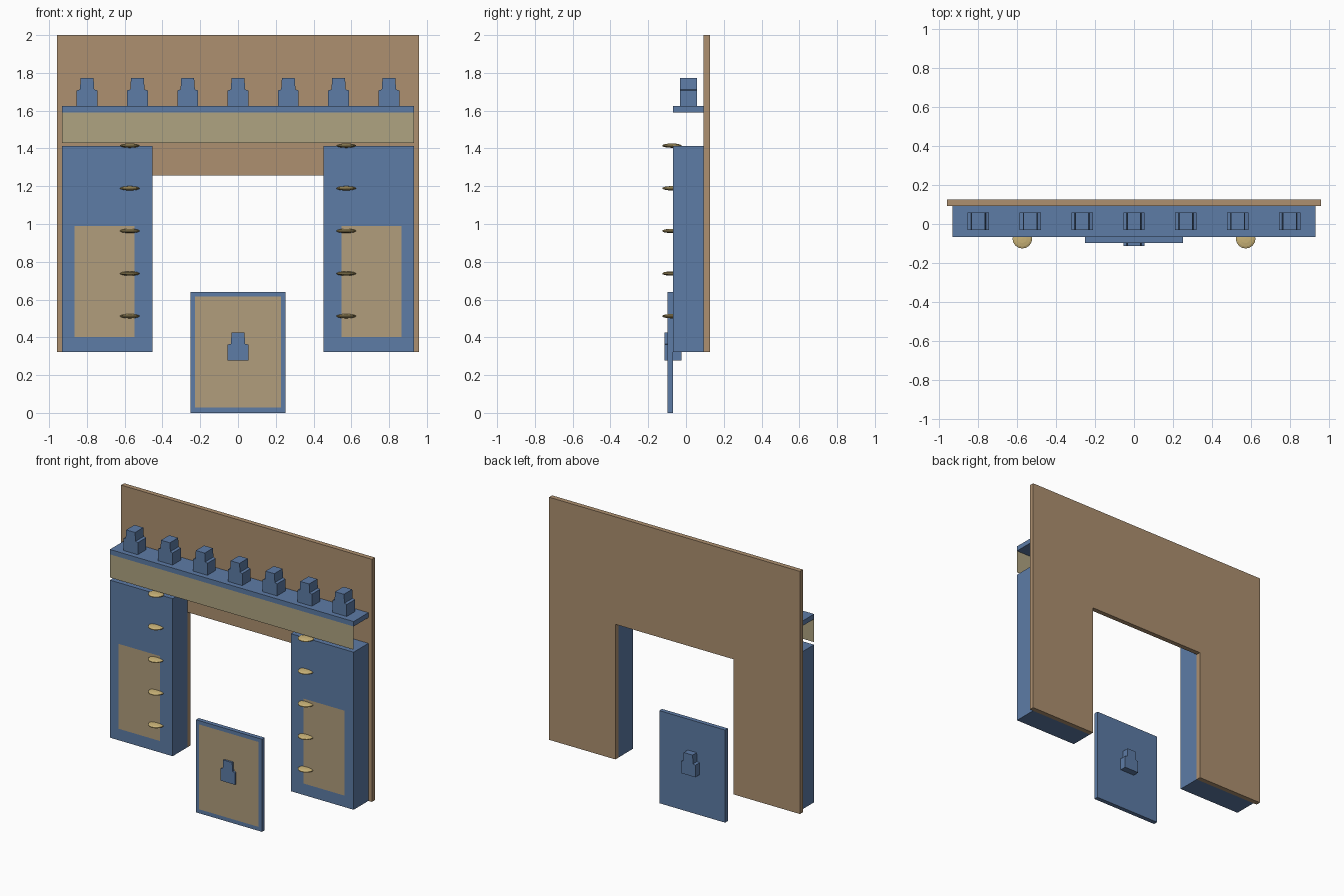
import bpy, bmesh

if "Cube" in bpy.data.objects:
    bpy.data.objects.remove(bpy.data.objects["Cube"])


def material(name, rgb):
    m = bpy.data.materials.new(name)
    m.diffuse_color = (*rgb, 1)
    m.use_nodes = True
    m.node_tree.nodes["Principled BSDF"].inputs["Base Color"].default_value = m.diffuse_color
    return m


BLUE = material("blue_paint", (0.11, 0.20, 0.38))
BROWN = material("brown_board", (0.42, 0.28, 0.16))
TAN = material("tan_inlay", (0.44, 0.34, 0.20))
OLIVE = material("tan_fascia", (0.43, 0.37, 0.22))
BRASS = material("brass", (0.60, 0.46, 0.19))


def profile(name, pts, y0, y1, mat):
    """Front (x, z) outline pushed from y0 to y1; a single sheet if y0 == y1."""
    bm = bmesh.new()
    face = bm.faces.new([bm.verts.new((x, y0, z)) for x, z in pts])
    if y1 != y0:
        ext = bmesh.ops.extrude_face_region(bm, geom=[face])
        moved = [v for v in ext["geom"] if isinstance(v, bmesh.types.BMVert)]
        bmesh.ops.translate(bm, verts=moved, vec=(0, y1 - y0, 0))
        bmesh.ops.recalc_face_normals(bm, faces=bm.faces)
    me = bpy.data.meshes.new(name)
    bm.to_mesh(me)
    bm.free()
    me.materials.append(mat)
    ob = bpy.data.objects.new(name, me)
    bpy.context.collection.objects.link(ob)
    return ob


def rect(name, x0, x1, z0, z1, y0, y1, mat):
    return profile(name, [(x0, z0), (x1, z0), (x1, z1), (x0, z1)], y0, y1, mat)


def stepped_block(name, x, z, y, mat):
    """Small two-step block standing on z with its front at y."""
    half = [(0.055, 0), (0.055, 0.083), (0.038, 0.088), (0.034, 0.148)]
    pts = [(x + a, z + b) for a, b in half]
    pts += [(x - a, z + b) for a, b in reversed(half)]
    return profile(name, pts, y, y + 0.09, mat)


FRONT, BACK = -0.068, 0.093
SKIN = 0.0015  # inlays sit just proud of the surface

# Back board with the doorway cut out
profile("back_board", [(-0.959, 0.323), (-0.452, 0.323), (-0.452, 1.257), (0.452, 1.257),
                       (0.452, 0.323), (0.959, 0.323), (0.959, 2.0), (-0.959, 2.0)],
        BACK, 0.126, BROWN)

# Pillars with inlays and a column of brass discs on each side
for side, s in (("left", -1), ("right", 1)):
    xs = sorted((s * 0.452, s * 0.932))
    rect(side + "_pillar", *xs, 0.323, 1.412, FRONT, BACK, BLUE)
    xs = sorted((s * 0.548, s * 0.865))
    rect(side + "_pillar_inlay", *xs, 0.403, 0.99, FRONT - SKIN, FRONT - SKIN, TAN)
    for i in range(5):
        bpy.ops.mesh.primitive_uv_sphere_add(segments=16, ring_count=7, radius=0.052,
                                             location=(s * 0.573, -0.075, 0.512 + i * 0.2257))
        disc = bpy.context.object
        disc.name = f"{side}_disc_{i + 1}"
        disc.scale = (1, 1, 0.22)
        disc.data.materials.append(BRASS)

# Shelf, open fascia sheet and row of stepped blocks
rect("shelf", -0.932, 0.932, 1.59, 1.624, FRONT, BACK, BLUE)
rect("fascia", -0.932, 0.932, 1.43, 1.59, FRONT, FRONT, OLIVE)
for i in range(7):
    stepped_block(f"shelf_block_{i + 1}", (i - 3) * 0.2663, 1.624, -0.032, BLUE)

# Free-standing front panel with inlay and stepped emblem
rect("front_panel", -0.252, 0.252, 0, 0.64, -0.098, FRONT, BLUE)
rect("front_panel_inlay", -0.228, 0.228, 0.028, 0.615, -0.098 - SKIN, -0.098 - SKIN, TAN)
stepped_block("panel_emblem", 0, 0.278, -0.113, BLUE)
